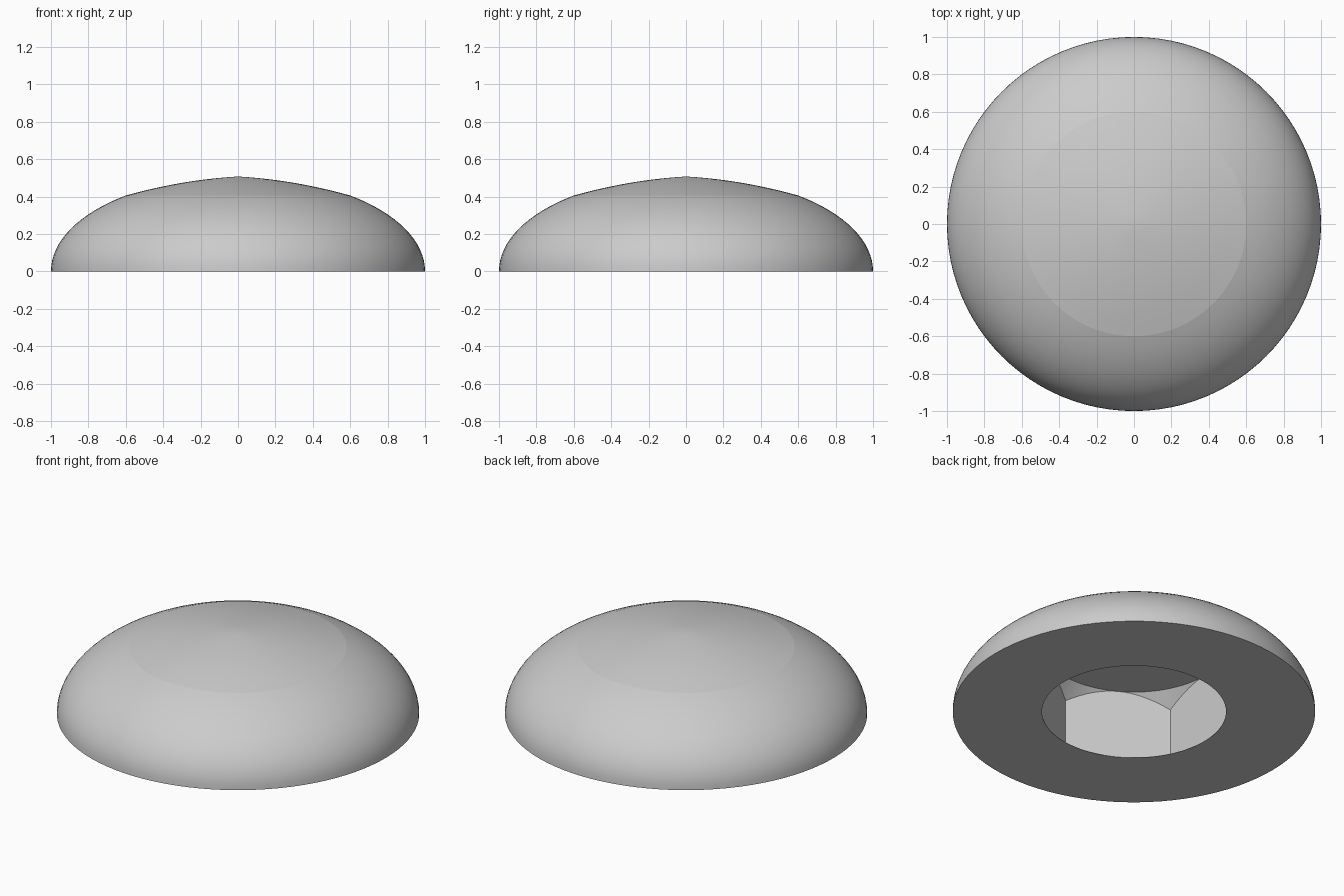
import bpy
import bmesh
import math

cube = bpy.data.objects.get("Cube")
if cube:
    bpy.data.objects.remove(cube, do_unlink=True)

SEGMENTS = 96          # multiple of 12, so corners and flats fall on vertices
HEIGHT = 0.507
CREST = 0.6            # radius where the flatter crown begins
HOLE = 0.508           # opening radius, equal to the hexagon's inner radius
CEILING = 0.418
CORNER_TOP = 0.33
CORNER = HOLE / math.cos(math.pi / 6)
LIP = 0.002

mat = bpy.data.materials.new("light grey")
mat.use_nodes = True
grey = (0.6, 0.6, 0.6, 1)
mat.diffuse_color = grey
mat.node_tree.nodes["Principled BSDF"].inputs["Base Color"].default_value = grey


def hex_radius(angle):
    """Distance to the hexagon wall; flats face +x and -x."""
    off = (angle + math.pi / 6) % (math.pi / 3) - math.pi / 6
    return HOLE / math.cos(off)


def outer_profile():
    """Elliptical shoulder, then a flatter crown with a slight peak."""
    end = math.acos(CREST)
    shoulder = [(math.cos(end * i / 16), HEIGHT * math.sin(end * i / 16))
                for i in range(17)]
    crown = []
    for i in range(1, 10):
        r = CREST * (1 - i / 10)
        crown.append((r, HEIGHT - 0.0567 * r - 0.189 * r * r))
    return shoulder, crown


def section(angle):
    """Whole cross-section at one angle, from the ceiling out to the crown."""
    r = hex_radius(angle)
    drop = (CEILING - CORNER_TOP) * (r - HOLE) / (CORNER - HOLE)
    socket = [(HOLE, CEILING), (r, CEILING - drop), (r, LIP), (HOLE, LIP), (HOLE, 0)]
    shoulder, crown = outer_profile()
    return socket + shoulder + crown


# Domed cap with a chamfered hexagonal socket behind a round opening
bm = bmesh.new()
columns = []
for s in range(SEGMENTS):
    a = 2 * math.pi * s / SEGMENTS
    columns.append([bm.verts.new((r * math.cos(a), r * math.sin(a), z))
                    for r, z in section(a)])

peak = bm.verts.new((0, 0, HEIGHT))
crest_row = 5 + 16
for s, col in enumerate(columns):
    nxt = columns[(s + 1) % SEGMENTS]
    for i in range(len(col) - 1):
        bm.faces.new((col[i], nxt[i], nxt[i + 1], col[i + 1]))
    bm.faces.new((col[-1], nxt[-1], peak))
bm.faces.new([col[0] for col in columns])

# Keep the crown's outline crisp
for s, col in enumerate(columns):
    edge = bm.edges.get((col[crest_row], columns[(s + 1) % SEGMENTS][crest_row]))
    edge.smooth = False

bmesh.ops.remove_doubles(bm, verts=bm.verts[:], dist=0.00001)
bmesh.ops.recalc_face_normals(bm, faces=bm.faces[:])
mesh = bpy.data.meshes.new("domed_cap")
bm.to_mesh(mesh)
bm.free()
mesh.materials.append(mat)

cap = bpy.data.objects.new("domed_cap", mesh)
bpy.context.collection.objects.link(cap)
bpy.ops.object.select_all(action="DESELECT")
cap.select_set(True)
bpy.context.view_layer.objects.active = cap
bpy.ops.object.shade_smooth_by_angle(angle=math.radians(25), keep_sharp_edges=True)
